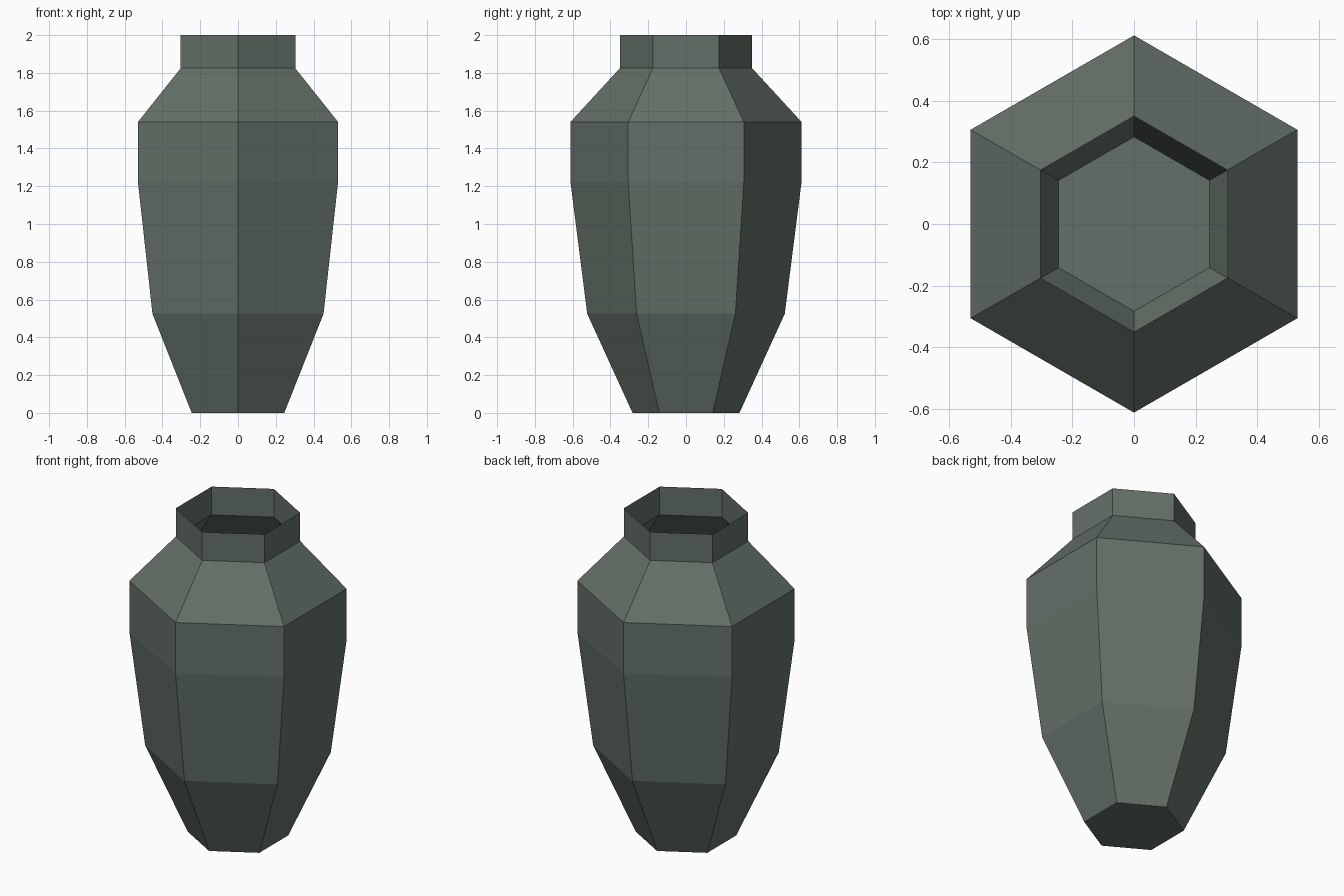
import bpy, bmesh, math

if "Cube" in bpy.data.objects:
    bpy.data.objects.remove(bpy.data.objects["Cube"])

SIDES = 6
# Profile of the vase: (corner radius, height) from foot to rim
PROFILE = [(0.283, 0.0), (0.523, 0.525), (0.612, 1.225),
           (0.612, 1.54), (0.35, 1.825), (0.35, 2.0)]

# Glaze colour
glaze = bpy.data.materials.new("dark grey green glaze")
glaze.diffuse_color = (0.127, 0.162, 0.138, 1.0)
glaze.use_nodes = True
glaze.node_tree.nodes["Principled BSDF"].inputs["Base Color"].default_value = glaze.diffuse_color

bm = bmesh.new()

# One hexagonal ring per profile point, with corners on the y axis
rings = []
for radius, z in PROFILE:
    angles = [math.pi / 2 + i * math.tau / SIDES for i in range(SIDES)]
    rings.append([bm.verts.new((radius * math.cos(a), radius * math.sin(a), z))
                  for a in angles])

# Thin walls between rings, open at the rim
for low, high in zip(rings, rings[1:]):
    for i in range(SIDES):
        j = (i + 1) % SIDES
        bm.faces.new((low[i], low[j], high[j], high[i]))

# Flat base, facing down
bm.faces.new(rings[0][::-1])

mesh = bpy.data.meshes.new("vase")
bm.to_mesh(mesh)
bm.free()
mesh.materials.append(glaze)
vase = bpy.data.objects.new("vase", mesh)
bpy.context.collection.objects.link(vase)
